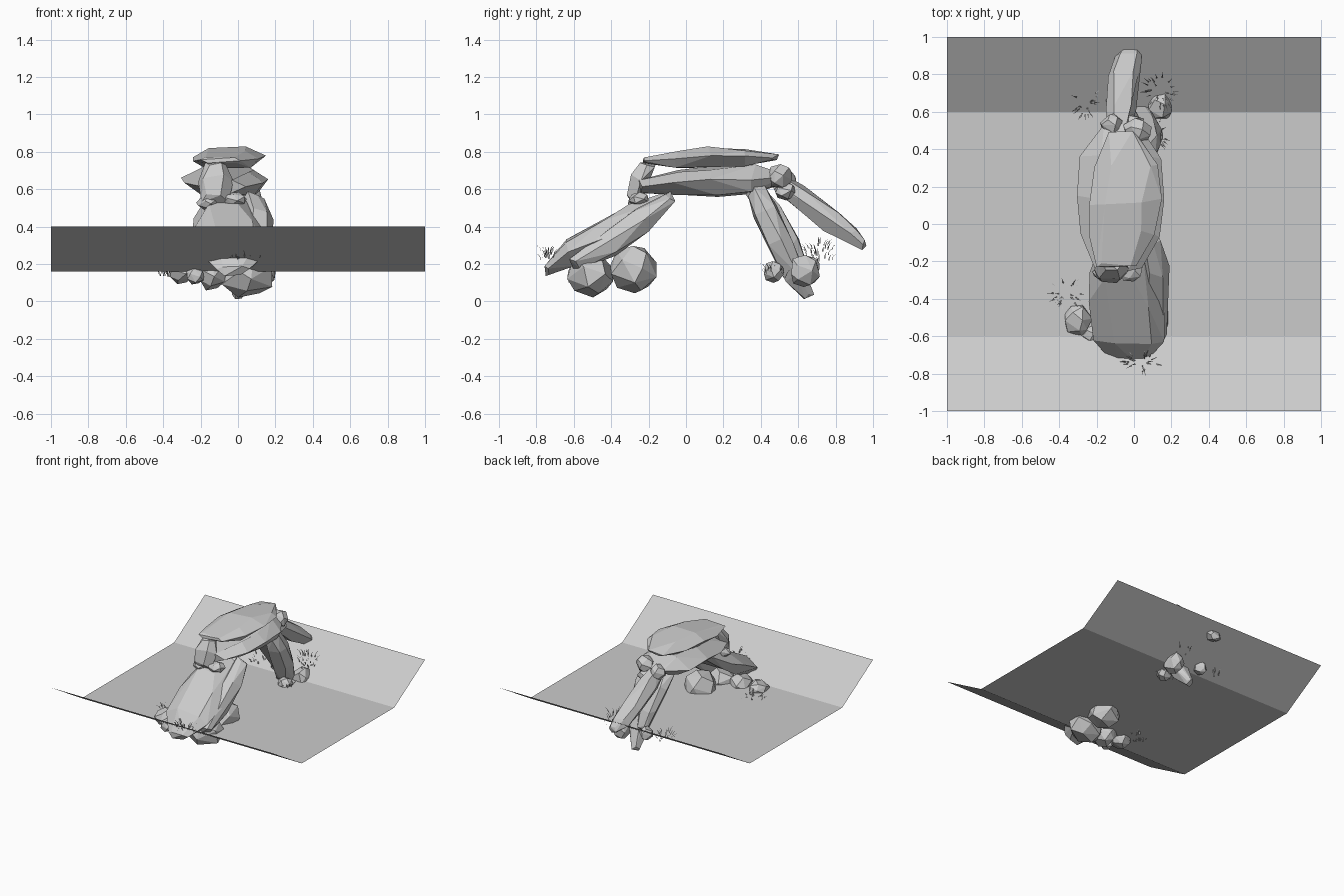
import bpy, bmesh, math, random
from mathutils import Vector

if "Cube" in bpy.data.objects:
    bpy.data.objects.remove(bpy.data.objects["Cube"])

random.seed(4)


def finish(name, bm):
    me = bpy.data.meshes.new(name)
    bm.to_mesh(me)
    bm.free()
    ob = bpy.data.objects.new(name, me)
    bpy.context.collection.objects.link(ob)
    return ob


def hull(name, pts):
    bm = bmesh.new()
    for p in pts:
        bm.verts.new(p)
    r = bmesh.ops.convex_hull(bm, input=bm.verts[:])
    bmesh.ops.delete(bm, geom=[v for v in bm.verts if not v.link_faces], context='VERTS')
    bmesh.ops.dissolve_limit(bm, angle_limit=math.radians(7), verts=bm.verts[:], edges=bm.edges[:])
    bmesh.ops.recalc_face_normals(bm, faces=bm.faces[:])
    return finish(name, bm)


def slab(name, stations):
    """Faceted stone: stations are (x, y, z, half width, half thickness) along its length."""
    a, b = Vector(stations[0][:3]), Vector(stations[-1][:3])
    d = b - a
    n = Vector((0, -d.z, d.y)).normalized()
    pts = []
    for x, y, z, w, t in stations:
        for deg in (0, 55, 125, 180, 235, 305):
            g = math.radians(deg + random.uniform(-14, 14))
            s = random.uniform(0.92, 1.08)
            pts.append(Vector((x + w * s * math.cos(g), y, z))
                       + n * (1.12 * t * s * math.sin(g))
                       + d.normalized() * random.uniform(-.02, .02))
    return hull(name, pts)


def boulder(name, c, r, count=18):
    pts = []
    for i in range(count):
        h = 1 - 2 * (i + .5) / count
        g = i * 2.4 + random.uniform(-.3, .3)
        q = math.sqrt(1 - h * h)
        s = random.uniform(.95, 1.08)
        pts.append((c[0] + r[0] * s * q * math.cos(g), c[1] + r[1] * s * q * math.sin(g), c[2] + r[2] * s * h))
    return hull(name, pts)


def grass(name, c, spread, count):
    """Tuft of thin bent blades."""
    bm = bmesh.new()
    for _ in range(count):
        g = random.uniform(0, 2 * math.pi)
        q = math.sqrt(random.random())
        out = Vector((math.cos(g), math.sin(g), 0))
        side = Vector((-out.y, out.x, 0)) * .004
        p = Vector(c) + Vector((out.x * spread[0] * q, out.y * spread[1] * q,
                                random.uniform(-1, 1) * spread[2]))
        ln = random.uniform(.03, .06)
        rows = []
        for k in range(4):
            f = k / 3
            m = p + out * (ln * .6 * f * f) + Vector((0, 0, ln * (f - .3 * f * f)))
            rows.append((bm.verts.new(m - side * (1 - .8 * f)), bm.verts.new(m + side * (1 - .8 * f))))
        for (a, b), (e, f2) in zip(rows, rows[1:]):
            bm.faces.new((a, b, f2, e))
    finish(name, bm)


# ground sheet with raised front and back banks
bm = bmesh.new()
rows = [[bm.verts.new((x, y, z)) for x in (-1, 1)]
        for y, z in ((-1, .4), (-.6, .16), (.6, .16), (1, .4))]
for (a, b), (c, d) in zip(rows, rows[1:]):
    bm.faces.new((a, b, d, c))
finish("ground_sheet", bm)

# two stacked slabs spanning the arch
slab("top_slab", [(-.09, -.22, .755, .11, .02), (-.06, -.05, .755, .18, .05), (-.04, .12, .765, .19, .063),
                  (-.03, .32, .765, .17, .05), (-.05, .48, .77, .08, .015)])
slab("lower_slab", [(-.08, -.23, .615, .13, .035), (-.06, -.05, .63, .21, .07), (-.065, .15, .64, .23, .08),
                    (-.06, .36, .65, .22, .075), (-.07, .53, .66, .09, .03)])

# front leg: large leaning slab, side slab and short column
slab("front_leg", [(-.02, -.745, .165, .09, .025), (-.03, -.61, .26, .19, .07), (-.04, -.42, .36, .21, .08),
                   (-.07, -.25, .46, .17, .075), (-.07, -.09, .55, .11, .035)])
slab("front_leg_side", [(.12, -.6, .2, .06, .04), (.12, -.42, .3, .07, .07),
                        (.12, -.24, .43, .07, .07), (.08, -.08, .55, .06, .03)])
slab("front_column", [(-.12, -.28, .54, .075, .045), (-.12, -.25, .64, .09, .055), (-.12, -.2, .73, .06, .045)])

# back legs
slab("back_leg", [(.05, .37, .6, .06, .05), (.06, .42, .49, .09, .065), (.06, .5, .31, .09, .07),
                  (.03, .58, .15, .07, .06), (0, .655, .03, .03, .03)])
slab("back_prong", [(-.08, .5, .63, .06, .05), (-.07, .6, .56, .08, .06), (-.06, .77, .44, .085, .065),
                    (-.03, .89, .35, .07, .05), (0, .95, .3, .04, .025)])
slab("back_brace", [(-.06, .36, .6, .1, .05), (-.06, .46, .47, .1, .06), (-.05, .56, .32, .07, .05), (-.04, .61, .2, .04, .04)])

# boulders at the feet and filler stones in the joints
for name, c, r in [
    ("front_boulder_a", (.05, -.51, .14), (.15, .13, .12)),
    ("front_boulder_b", (.06, -.28, .17), (.13, .13, .135)),
    ("front_boulder_left", (-.3, -.51, .16), (.075, .09, .07)),
    ("front_pebble_left", (-.23, -.59, .14), (.05, .05, .05)),
    ("front_boulder_inner", (-.14, -.52, .15), (.09, .1, .09)),
    ("back_boulder", (.14, .63, .16), (.075, .085, .09)),
    ("back_pebble", (.1, .47, .16), (.06, .06, .06)),
    ("back_pebble_left", (-.1, .66, .19), (.055, .055, .055)),
    ("joint_stone_a", (-.16, -.26, .53), (.06, .05, .04)),
    ("joint_stone_b", (-.02, -.25, .545), (.07, .06, .04)),
    ("joint_stone_c", (.02, .5, .67), (.08, .07, .07)),
    ("joint_stone_d", (-.02, .53, .59), (.08, .06, .05)),
    ("joint_stone_e", (-.12, .53, .65), (.06, .06, .06)),
]:
    boulder(name, c, r)

# grass tufts around the stones
for i, (c, s, n) in enumerate([
    ((-.36, -.37, .15), (.07, .07, .02), 28),
    ((.04, -.74, .25), (.09, .05, .03), 26),
    ((-.26, .65, .2), (.06, .08, .03), 26),
    ((.14, .71, .26), (.08, .08, .05), 34),
    ((.1, .48, .15), (.08, .07, .03), 26),
]):
    grass("grass_tuft_%d" % i, c, s, n)
